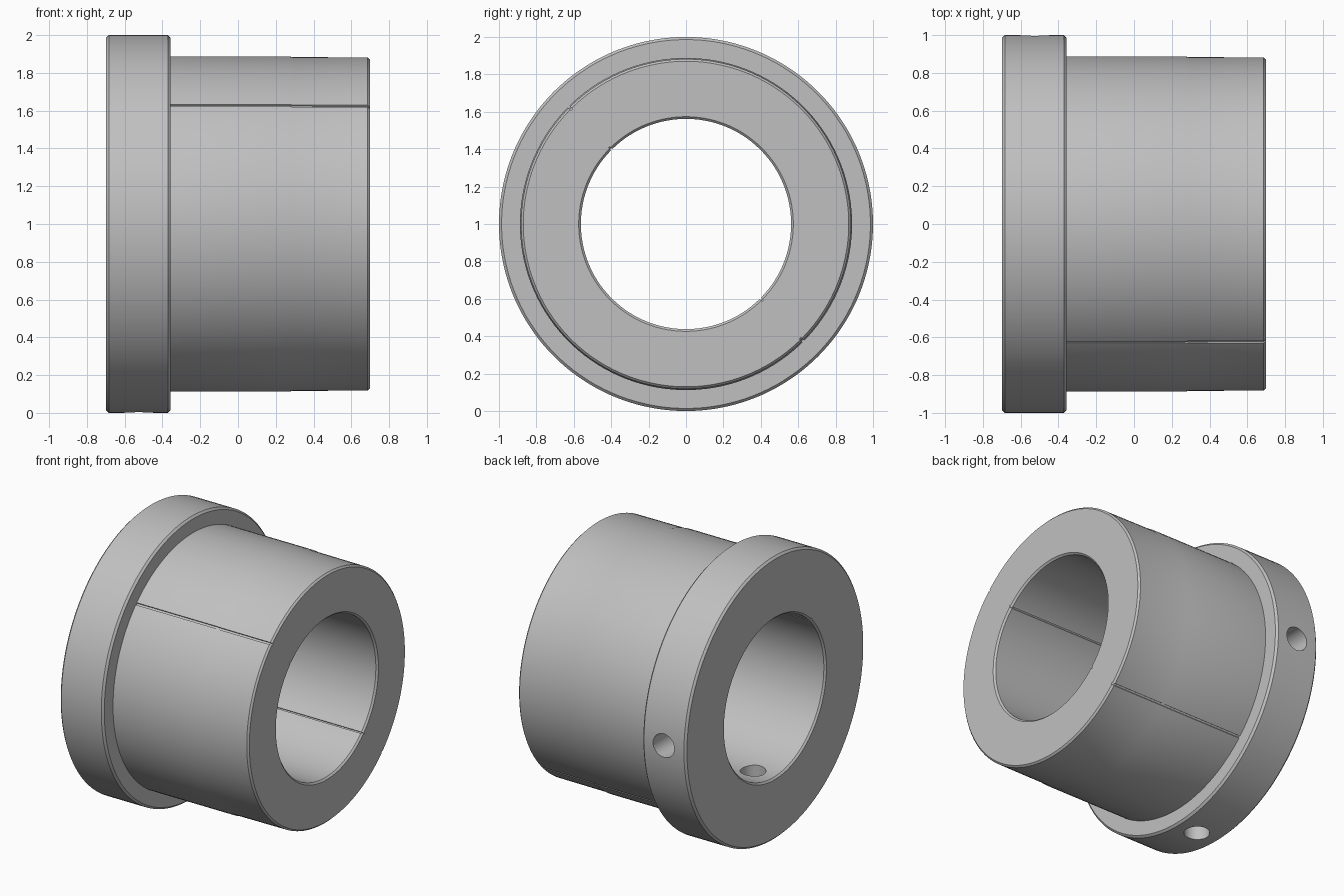
import bpy, bmesh, math
from mathutils import Matrix

if "Cube" in bpy.data.objects:
    bpy.data.objects.remove(bpy.data.objects["Cube"])

END, SHOULDER = 0.698, -0.357
BORE, SLEEVE, FLANGE = 0.562, 0.888, 1.0
SEGMENTS = 128
SEAMS = (math.radians(135), math.radians(315))
DEPTH = 0.008
HOLE_X, HOLE_R = -0.525, 0.083

# Closed profile: x, radius, groove direction at the seams
profile = [
    (-END, BORE + 0.012, 1), (-END, FLANGE - 0.014, 0),
    (-END + 0.014, FLANGE, 0), (SHOULDER - 0.014, FLANGE, 0),
    (SHOULDER, FLANGE - 0.014, 0), (SHOULDER, SLEEVE, -1),
    (0.27, SLEEVE, -1), (0.29, SLEEVE - 0.004, -1),
    (END - 0.012, SLEEVE - 0.006, -1), (END, SLEEVE - 0.018, -1),
    (END, BORE + 0.012, 1), (END - 0.012, BORE, 1), (-END + 0.012, BORE, 1),
]

# Angles round the axis, with four extra ones for each narrow seam groove
angles = [(2 * math.pi * (i + 0.5) / SEGMENTS, 0) for i in range(SEGMENTS)]
for seam in SEAMS:
    angles += [(seam + d * side, cut) for side in (-1, 1)
               for d, cut in ((0.0085, 0), (0.007, 1))]
angles.sort()

# Flanged bushing turned about the x axis
bm = bmesh.new()
rings = []
for angle, cut in angles:
    ring = []
    for x, r, way in profile:
        r += way * cut * DEPTH
        ring.append(bm.verts.new((x, r * math.cos(angle), 1 + r * math.sin(angle))))
    rings.append(ring)
for i, a in enumerate(rings):
    b = rings[(i + 1) % len(rings)]
    for j in range(len(profile)):
        k = (j + 1) % len(profile)
        bm.faces.new((a[j], a[k], b[k], b[j]))
bmesh.ops.recalc_face_normals(bm, faces=bm.faces)
mesh = bpy.data.meshes.new("flanged_bushing")
bm.to_mesh(mesh)
bm.free()
bushing = bpy.data.objects.new("flanged_bushing", mesh)
bpy.context.collection.objects.link(bushing)

# Plain grey metal
metal = bpy.data.materials.new("grey_metal")
metal.use_nodes = True
colour = (0.53, 0.53, 0.53, 1)
metal.diffuse_color = colour
metal.node_tree.nodes["Principled BSDF"].inputs["Base Color"].default_value = colour
mesh.materials.append(metal)


# Radial holes drilled through the flange, at the back and underneath
def drill(name, matrix):
    cutter_mesh = bpy.data.meshes.new(name)
    cb = bmesh.new()
    bmesh.ops.create_cone(cb, cap_ends=True, segments=48, radius1=HOLE_R,
                          radius2=HOLE_R, depth=0.8, matrix=matrix)
    cb.to_mesh(cutter_mesh)
    cb.free()
    cutter_mesh.materials.append(metal)
    cutter = bpy.data.objects.new(name, cutter_mesh)
    cutter.hide_render = True
    bpy.context.collection.objects.link(cutter)
    mod = bushing.modifiers.new(name, "BOOLEAN")
    mod.operation, mod.solver, mod.object = "DIFFERENCE", "EXACT", cutter
    bpy.context.view_layer.objects.active = bushing
    bpy.ops.object.modifier_apply(modifier=name)
    bpy.data.objects.remove(cutter)


drill("back_hole", Matrix.Translation((HOLE_X, 0.8, 1)) @ Matrix.Rotation(math.pi / 2, 4, "X"))
drill("bottom_hole", Matrix.Translation((HOLE_X, 0, 0.2)))

# Smooth round walls with sharp edges
bpy.ops.object.select_all(action="DESELECT")
bushing.select_set(True)
bpy.context.view_layer.objects.active = bushing
bpy.ops.object.shade_smooth_by_angle(angle=math.radians(25))
